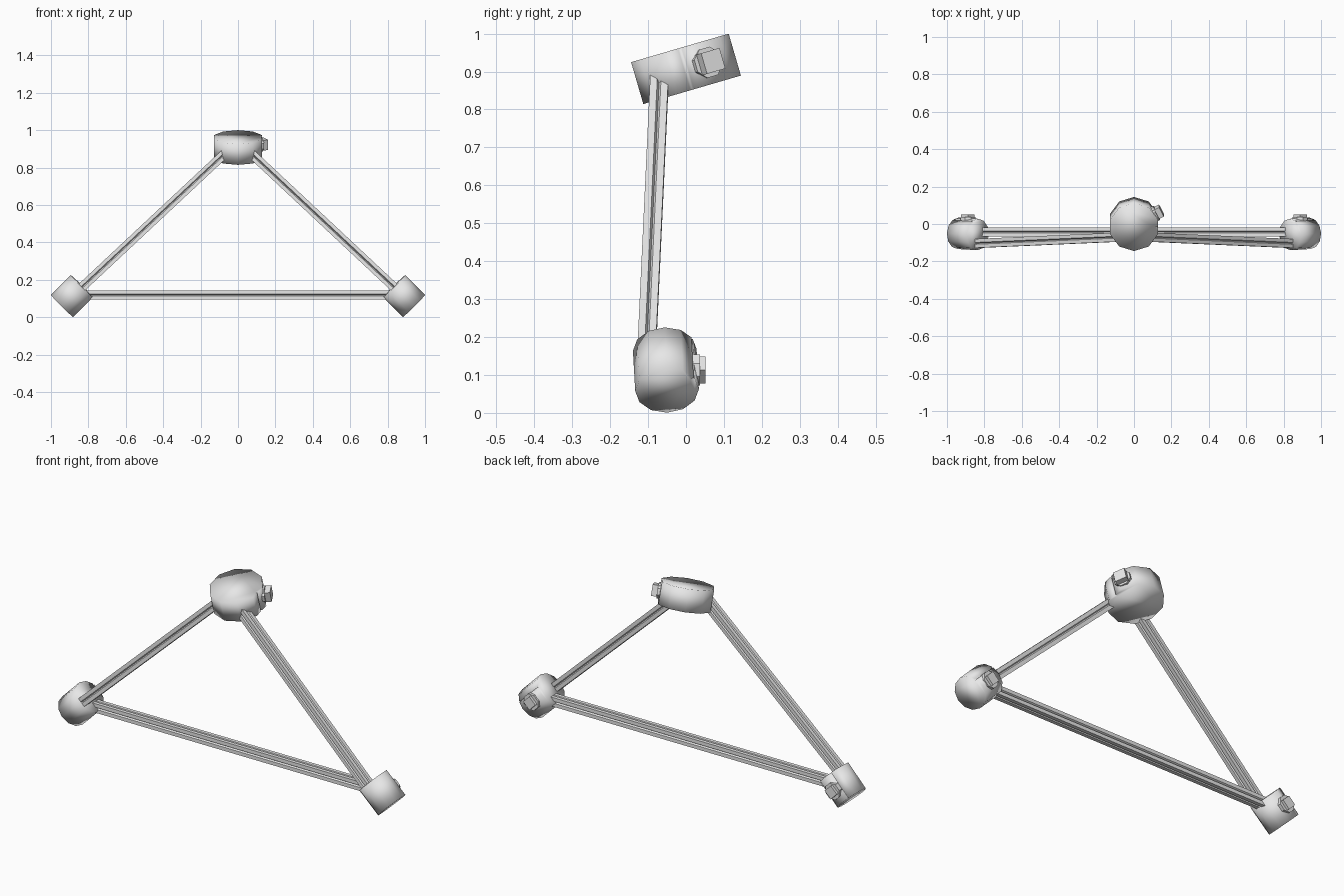
import bpy
import bmesh
from math import sin, cos, pi, radians
from mathutils import Vector

if "Cube" in bpy.data.objects:
    bpy.data.objects.remove(bpy.data.objects["Cube"])

grey = bpy.data.materials.new("light_grey")
grey.use_nodes = True
grey.diffuse_color = (0.8, 0.8, 0.8, 1)
grey.node_tree.nodes["Principled BSDF"].inputs["Base Color"].default_value = (0.8, 0.8, 0.8, 1)


def prism(name, section, start, end, ref, smooth=False):
    """Extrude a 2D section from start to end; ref gives the section's first axis."""
    start, end = Vector(start), Vector(end)
    axis = (end - start).normalized()
    ref = Vector(ref)
    e = (ref - axis * ref.dot(axis)).normalized()
    f = axis.cross(e)
    bm = bmesh.new()
    base = bm.faces.new([bm.verts.new(start + e * u + f * v) for u, v in section])
    ext = bmesh.ops.extrude_face_region(bm, geom=[base], use_keep_orig=True)
    top = [g for g in ext["geom"] if isinstance(g, bmesh.types.BMVert)]
    bmesh.ops.translate(bm, verts=top, vec=end - start)
    bmesh.ops.recalc_face_normals(bm, faces=bm.faces)
    for face in bm.faces:
        face.smooth = smooth
    mesh = bpy.data.meshes.new(name)
    bm.to_mesh(mesh)
    bm.free()
    mesh.materials.append(grey)
    obj = bpy.data.objects.new(name, mesh)
    bpy.context.collection.objects.link(obj)
    return obj


def polygon(n, r, phase=0.0):
    return [(r * cos(phase + 2 * pi * i / n), r * sin(phase + 2 * pi * i / n)) for i in range(n)]


def split_ring(n, r, slit):
    """Regular outline with a narrow V slit at the given angle."""
    half, gap = pi / n, 0.04
    slit %= 2 * pi

    def on_edge(a):
        return r * cos(half) / cos(a % (2 * half) - half)
    polar = [(2 * half * i, r) for i in range(n) if abs(2 * half * i - slit) > 2 * gap]
    polar += [(slit - gap, on_edge(slit - gap)), (slit, r * 0.85), (slit + gap, on_edge(slit + gap))]
    return [(d * cos(a), d * sin(a)) for a, d in sorted(polar)]


def bolt(name, centre, direction, axis, reach, radii):
    """Octagonal washer with a square head."""
    inner, mid, outer = (centre + direction * t for t in reach)
    prism(name + "_washer", polygon(8, radii[0], pi / 8), inner, mid, axis)
    prism(name + "_head", polygon(4, radii[1], pi / 4), inner, outer, axis)


# Grooved square bar section
h, g = 0.024, 0.005
corner = [(h, -h), (h, -g), (h * 0.65, 0), (h, g)]
beam = []
for k in range(4):
    c, s = round(cos(k * pi / 2)), round(sin(k * pi / 2))
    beam += [(u * c - v * s, u * s + v * c) for u, v in corner]

# Top clamp, tilted towards the front
top = Vector((0, 0, 0.907))
tilt = Vector((0, -0.28, 0.96)).normalized()
back = Vector((0, tilt.z, -tilt.y))
prism("top_clamp", split_ring(10, 0.134, -pi / 2), top - tilt * 0.0575, top + tilt * 0.0575, back, True)
out = Vector((cos(radians(27)), 0, 0)) + back * sin(radians(27))
bolt("top_bolt", top, out, tilt, (0.09, 0.137, 0.165), (0.042, 0.04))

# Lower clamps, diagonal struts and bolts, mirrored
for side, s in (("left", 1), ("right", -1)):
    centre = Vector((s * 0.888, -0.053, 0.113))
    axis = Vector((s * 0.7, 0.04, -0.7)).normalized()
    prism(side + "_clamp", split_ring(12, 0.084, s * radians(30)),
          centre - axis * 0.075, centre + axis * 0.075, (0, 1, 0), True)
    bolt(side + "_bolt", centre, Vector((0, 1, 0)), axis, (0.05, 0.09, 0.104), (0.044, 0.036))
    prism(side + "_strut", beam, (s * 0.065, -0.07, 0.88), (s * 0.84, -0.104, 0.155), (0, 1, 0))

# Horizontal strut
prism("cross_strut", beam, (-0.86, -0.042, 0.118), (0.86, -0.042, 0.118), (0, 1, 0))
